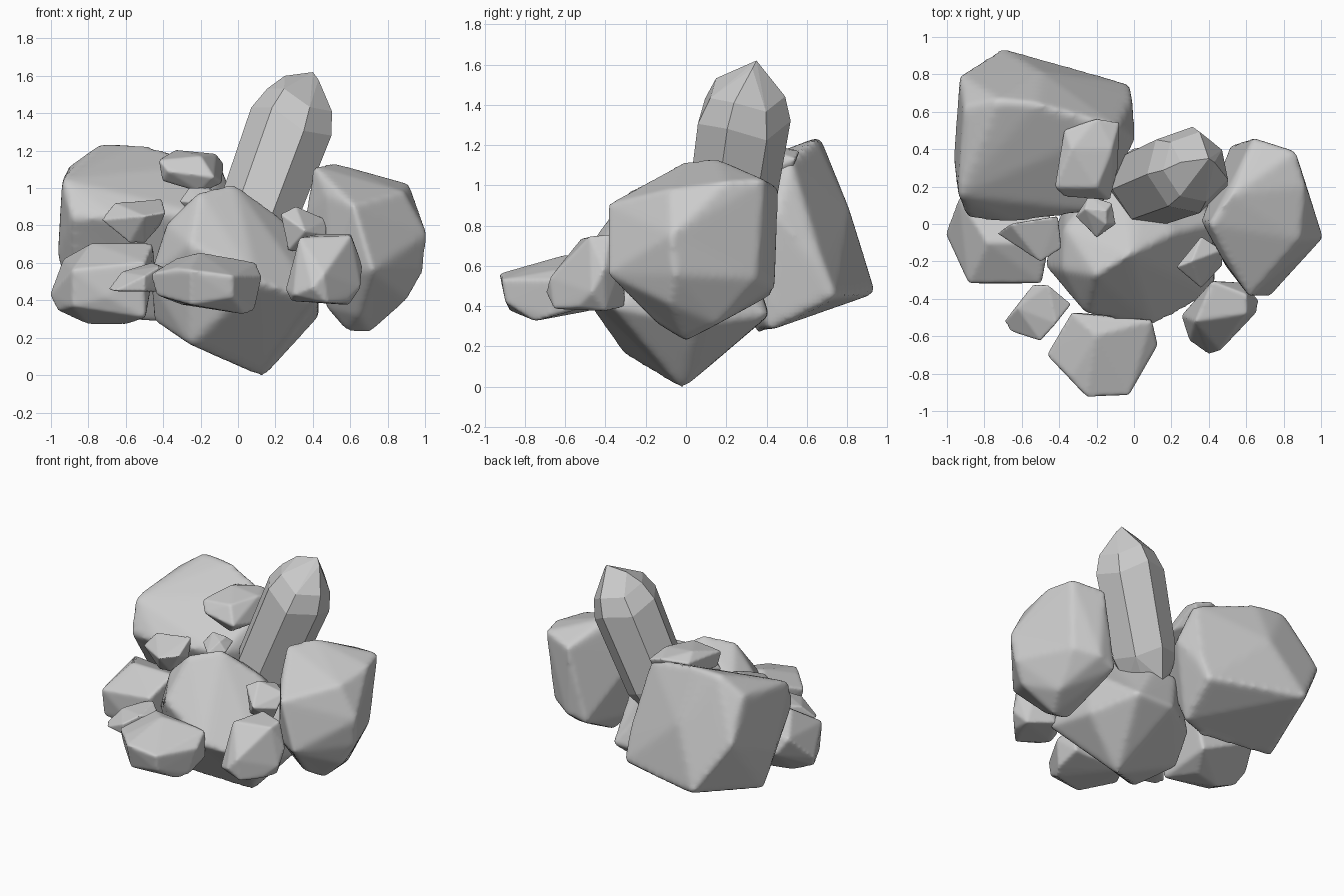
import bpy, bmesh, math
from mathutils import Vector


def hull_object(name, pts):
    bm = bmesh.new()
    for p in pts:
        bm.verts.new(p)
    res = bmesh.ops.convex_hull(bm, input=bm.verts)
    junk = [g for g in res["geom_interior"] if isinstance(g, bmesh.types.BMVert)]
    bmesh.ops.delete(bm, geom=junk, context="VERTS")
    bmesh.ops.dissolve_limit(bm, angle_limit=math.radians(6), verts=bm.verts, edges=bm.edges)
    bmesh.ops.recalc_face_normals(bm, faces=bm.faces)
    me = bpy.data.meshes.new(name)
    bm.to_mesh(me)
    bm.free()
    ob = bpy.data.objects.new(name, me)
    bpy.context.collection.objects.link(ob)
    return ob


def rock(name, pts):
    """Worn stone: convex block from corner points, edges softened by remesh and smoothing."""
    pts = [Vector(p) for p in pts]
    c = sum(pts, Vector()) / len(pts)
    size = max((p - c).length for p in pts)
    pts = [p + (p - c).normalized() * size * 0.025 for p in pts]
    ob = hull_object(name, pts)
    rm = ob.modifiers.new("remesh", "REMESH")
    rm.mode = "VOXEL"
    rm.voxel_size = size * 0.035
    rm.use_smooth_shade = True
    sm = ob.modifiers.new("soften", "SMOOTH")
    sm.factor = 0.5
    sm.iterations = 7
    return ob


# large stones
rock("center_rock", [
    (-.02, -.16, 1.01), (-.2, -.27, .97), (-.37, -.24, .8), (-.36, -.02, .8), (.2, -.05, .85),
    (.4, 0, .66), (-.25, -.47, .7), (.1, -.53, .5), (.42, -.36, .4), (-.46, -.22, .52),
    (-.44, -.1, .3), (-.25, -.3, .17), (.13, -.02, 0), (.42, .05, .32), (.3, .4, .36),
    (0, .4, .36), (-.35, .12, .42), (-.1, .3, .66), (.1, .3, .64)])
rock("right_rock", [
    (.62, -.38, .9), (.41, 0, 1.11), (.52, .15, 1.12), (.86, .38, 1.02), (.64, .45, .98),
    (.91, .2, 1.01), (.88, -.08, .97), (1, -.07, .75), (.98, -.05, .56), (.82, .34, .54),
    (.7, 0, .24), (.58, 0, .25), (.72, -.38, .56), (.5, -.22, .55), (.66, .43, .5), (.37, .02, .85),
    (.52, .41, .46), (.78, .15, .32), (.9, -.08, .42), (.65, -.15, .33), (.48, -.06, .37),
    (.48, -.18, .95)])
rock("back_left_rock", [
    (-.72, .66, 1.23), (-.52, .64, 1.22), (-.1, .52, 1.12), (-.9, .62, 1.1), (-.93, .16, 1.04),
    (-.88, .04, .84), (-.65, .02, .84), (-.2, .08, .86), (-.01, .45, .85), (-.02, .68, .6),
    (-.7, .93, .47), (-.92, .79, .82), (-.03, .74, .45), (-.95, .35, .64), (-.8, .28, .45),
    (-.3, .36, .28), (-.87, .36, .34), (-.1, .42, .29), (-.5, .8, .87)])
rock("left_rock", [
    (-1, -.05, .43), (-.93, .14, .62), (-.85, .18, .5), (-.88, -.31, .56), (-.88, -.28, .37),
    (-.78, -.1, .7), (-.5, -.31, .6), (-.5, -.28, .31), (-.46, -.1, .7), (-.45, .1, .6),
    (-.6, -.05, .28), (-.8, -.1, .28), (-.96, -.1, .35), (-.7, -.31, .42), (-.5, .12, .35)])
rock("front_rock", [
    (-.46, -.7, .54), (-.33, -.48, .62), (-.2, -.6, .65), (.09, -.52, .6), (.12, -.65, .53),
    (-.03, -.91, .53), (-.25, -.92, .56), (-.33, -.82, .57), (.08, -.68, .35), (.03, -.75, .33),
    (-.25, -.87, .38), (-.43, -.7, .43), (-.3, -.48, .38), (.08, -.5, .4), (-.03, -.89, .42)])
rock("right_front_rock", [
    (.33, -.52, .73), (.42, -.31, .75), (.6, -.38, .75), (.6, -.48, .74), (.46, -.67, .54),
    (.4, -.69, .47), (.26, -.49, .46), (.66, -.41, .58), (.65, -.47, .47), (.59, -.4, .38),
    (.29, -.52, .4), (.48, -.65, .39), (.42, -.31, .4), (.3, -.62, .43), (.58, -.54, .4),
    (.58, -.32, .6)])

# small stones
rock("front_left_pebble", [
    (-.69, -.52, .46), (-.62, -.45, .55), (-.54, -.33, .57), (-.46, -.33, .6), (-.34, -.43, .55),
    (-.42, -.53, .58), (-.5, -.62, .53), (-.5, -.61, .45), (-.66, -.57, .45), (-.36, -.43, .45),
    (-.5, -.34, .45)])
rock("left_wedge", [
    (-.73, -.05, .83), (-.66, 0, .92), (-.41, .04, .94), (-.39, -.13, .87), (-.5, -.2, .85),
    (-.5, -.07, .71), (-.58, -.08, .71), (-.42, .03, .8)])
rock("top_pebble", [
    (-.37, .5, 1.16), (-.33, .4, 1.2), (-.2, .56, 1.17), (-.08, .54, 1.13), (-.12, .4, 1.18),
    (-.09, .3, 1.03), (-.13, .13, 1.06), (-.37, .15, 1.09), (-.42, .2, 1.15), (-.4, .22, 1.04),
    (-.2, .2, .98), (-.13, .5, 1.02), (-.36, .48, 1.06), (-.2, .2, 1.17)])
rock("tiny_pebble", [
    (-.31, .04, .93), (-.24, .15, .95), (-.12, .11, .96), (-.1, .0, .93), (-.2, -.07, .92),
    (-.26, .08, 1), (-.15, .07, 1), (-.15, .0, .99), (-.2, .05, .8)])
rock("right_wedge", [
    (.23, -.23, .86), (.31, -.2, .9), (.36, -.07, .85), (.47, -.14, .83), (.47, -.22, .75),
    (.36, -.34, .77), (.27, -.24, .67), (.42, -.2, .65), (.34, -.1, .68)])

# crystal: seven-sided faceted shaft with uneven shoulders and a short ridge for a tip
axis = Vector((.37, .15, 1)).normalized()
u = axis.cross(Vector((0, 1, 0))).normalized()
v = axis.cross(u)
foot = Vector((.05, .19, .7))
wobble = [.02, .04, -.04, .02, -.03, .04, -.02]
pts = [Vector(p) for p in ((.25, .33, 1.6), (.4, .35, 1.62), (.43, .33, 1.58))]
for h, r, w in ((-.05, .16, -1), (.1, .22, .6), (.68, .235, .8), (.81, .19, .6)):
    for k in range(7):
        a = 2 * math.pi * (k + .1) / 7
        pts.append(foot + axis * (h + wobble[k] * w) + (u * math.cos(a) + v * math.sin(a)) * r)
hull_object("crystal", pts)
